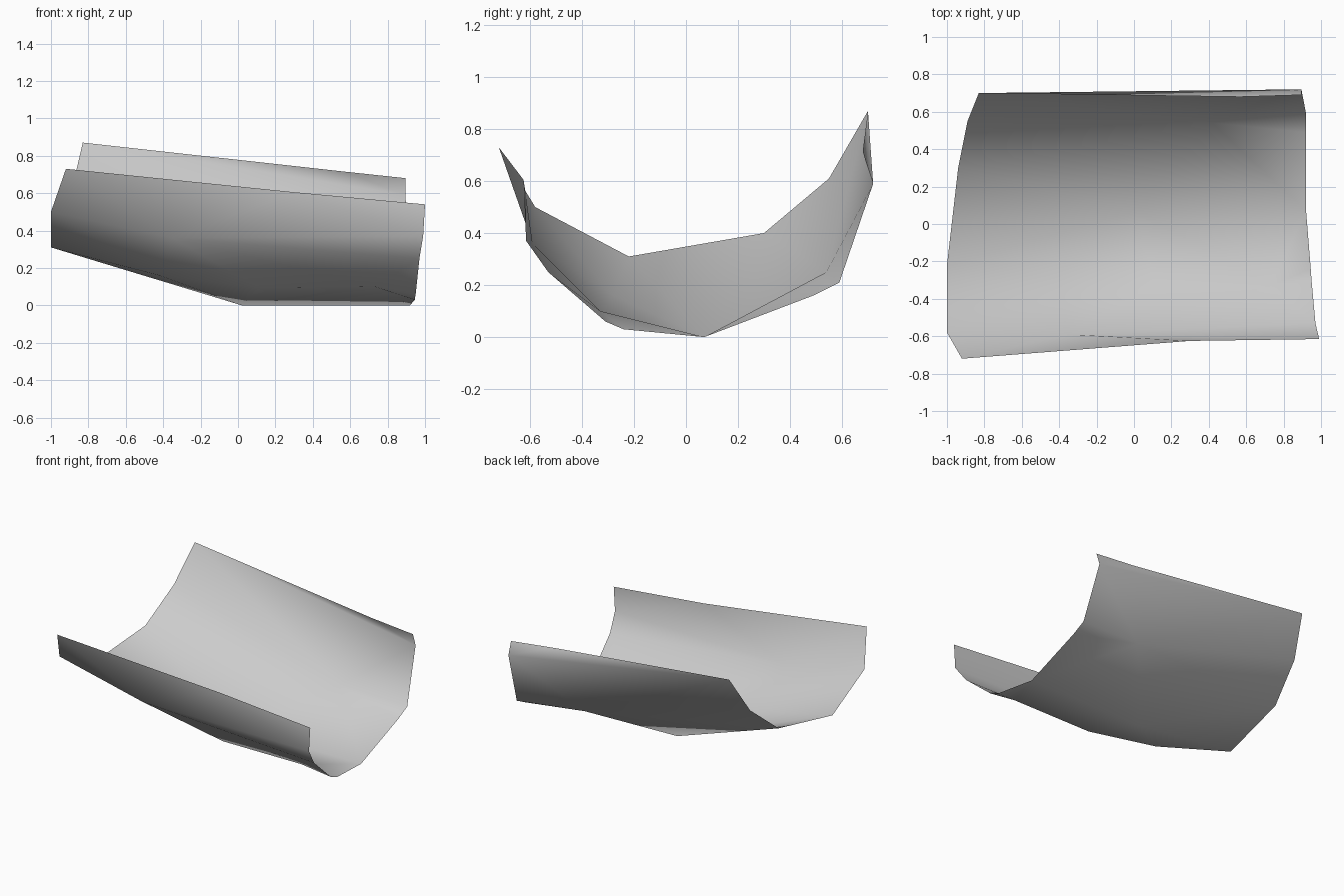
import bpy
import bmesh
from mathutils import Vector

cube = bpy.data.objects.get("Cube")
if cube:
    bpy.data.objects.remove(cube)

# Plain grey finish
grey = bpy.data.materials.new("light_grey")
grey.use_nodes = True
colour = (0.6, 0.6, 0.6, 1)
grey.diffuse_color = colour
grey.node_tree.nodes["Principled BSDF"].inputs["Base Color"].default_value = colour

# Rim of the high end, front to back
high = [(-.92, -.72, .73), (-1, -.58, .5), (-1, -.22, .31),
        (-.94, .3, .4), (-.89, .55, .61), (-.83, .7, .87)]
# Rim of the low end, front to back, in three runs
low_front = [(1, -.615, .54), (.99, -.615, .37), (.97, -.53, .25)]
low_middle = [(.95, -.31, .06), (.945, -.24, .03), (.92, .07, 0), (.92, .49, .16)]
low_back = [(.92, .59, .21), (.895, .72, .59), (.895, .69, .68)]
# Bends along the length
front_top, back_top = (.3, -.625, .605), (.57, .68, .715)
front_bend, back_bend = (-.35, -.59, .36), (.42, .54, .25)
keel = (.02, .07, 0)
belly = [(-.42, -.28, .16), (.11, -.325, .095), (.73, -.33, .1)]

# Lengthwise rails that bound each panel
front_edge = [high[0], front_top, low_front[0]]
front_wall = [high[1], front_bend, low_front[1]]
front_belly = [high[2], *belly, low_front[2]]
back_lip = [high[5], low_back[1]]
panels = [
    (front_edge, front_wall),
    (front_wall, front_belly),
    (front_belly, [high[2], keel, *reversed(low_middle[:3])]),
    ([high[2], keel, *low_middle[2:]], [high[3], back_bend, low_back[0]]),
    ([high[3], back_bend], [high[4], back_bend]),
    ([high[4], back_bend, low_back[0]], back_lip),
    (back_lip, [high[5], back_top, low_back[2]]),
]

bm = bmesh.new()
verts = {}


def vert(point):
    if point not in verts:
        verts[point] = bm.verts.new(Vector(point))
    return verts[point]


def triangle(*points):
    if len(set(points)) == 3:
        bm.faces.new([vert(p) for p in points])


def zip_panel(a, b):
    """Fill between two rails, always stepping to the nearer next point in x."""
    i = j = 0
    while i < len(a) - 1 or j < len(b) - 1:
        step_a = j == len(b) - 1 or (i < len(a) - 1 and a[i + 1][0] <= b[j + 1][0])
        if step_a:
            triangle(a[i], a[i + 1], b[j])
            i += 1
        else:
            triangle(a[i], b[j + 1], b[j])
            j += 1


for rail_a, rail_b in panels:
    zip_panel(rail_a, rail_b)

# Bent trough-shaped sheet
mesh = bpy.data.meshes.new("curved_panel")
bm.to_mesh(mesh)
bm.free()
mesh.materials.append(grey)
mesh.shade_smooth()
panel = bpy.data.objects.new("curved_panel", mesh)
bpy.context.collection.objects.link(panel)
